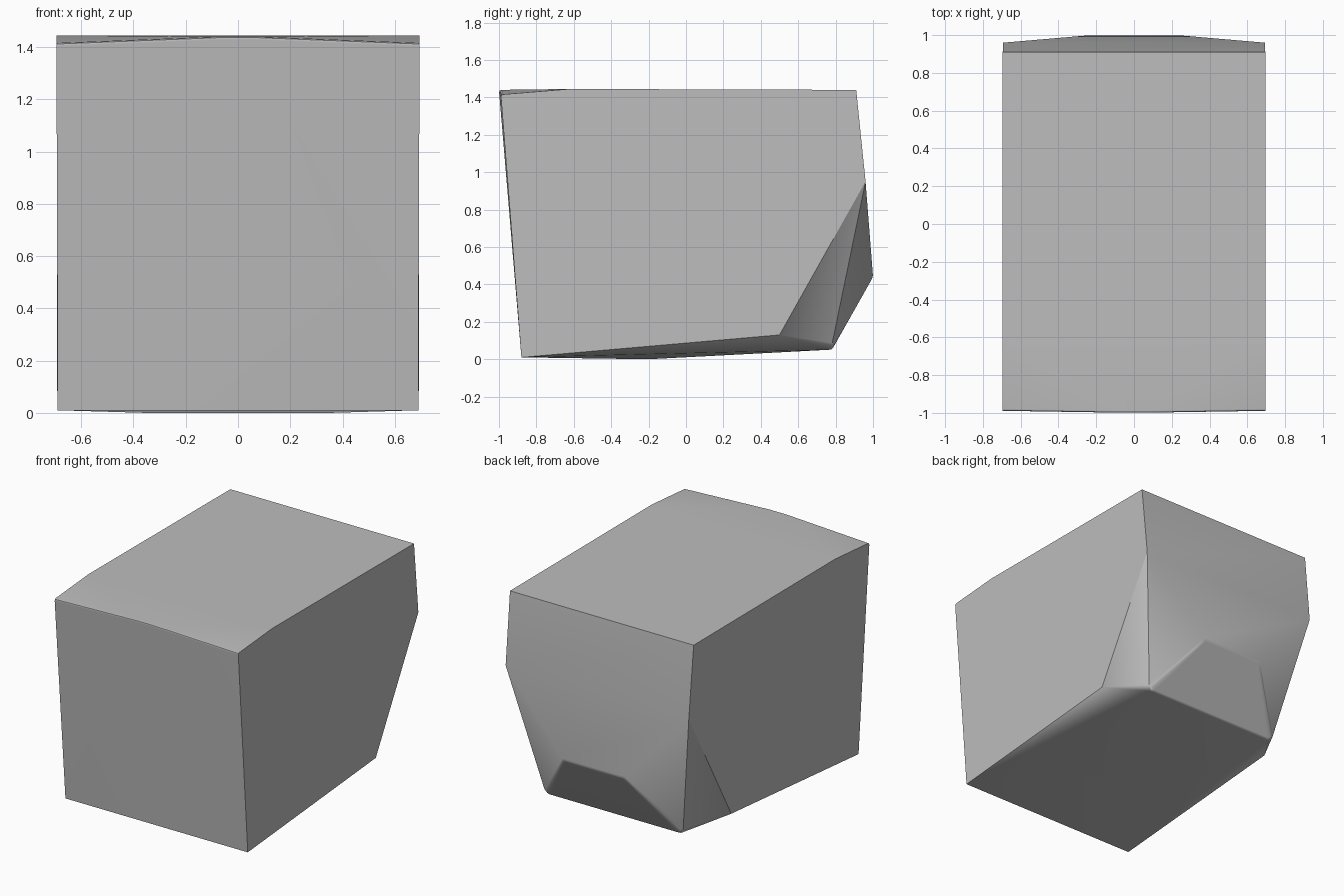
import bpy, bmesh, math

default = bpy.data.objects.get("Cube")
if default:
    bpy.data.objects.remove(default, do_unlink=True)

# Single stone grey
grey = bpy.data.materials.new("stone_grey")
grey.use_nodes = True
colour = (0.51, 0.51, 0.51, 1)
grey.diffuse_color = colour
grey.node_tree.nodes["Principled BSDF"].inputs["Base Color"].default_value = colour

# Corners of one half; each is mirrored across x
half = [
    (0.69, -0.88, 0.01),    # front foot
    (0.35, -0.20, 0.0),     # underside
    (0.693, 0.50, 0.13),    # side of rear cut
    (0.50, 0.78, 0.05),     # rear foot
    (0.52, 0.79, 0.08),
    (0.23, 1.0, 0.44),      # rear bulge
    (0.693, 0.96, 0.95),    # top of rear cut
    (0.695, 0.91, 1.44),    # rear top
    (0.695, -0.62, 1.445),  # roof bend
    (0.695, -0.99, 1.415),  # front top
    (0.06, -1.0, 1.44),     # middle of front lip
]

# Block body as the hull of the mirrored corners
bm = bmesh.new()
for x, y, z in half:
    for side in (-1, 1):
        bm.verts.new((side * x, y, z))
hull = bmesh.ops.convex_hull(bm, input=bm.verts[:])
loose = [v for v in bm.verts if not v.link_faces]
bmesh.ops.delete(bm, geom=loose, context='VERTS')
bmesh.ops.dissolve_limit(bm, angle_limit=0.012, verts=bm.verts[:], edges=bm.edges[:])

# Soften the chipped rear edges and the front lip
def is_soft(edge):
    rear = all(v.co.y > 0.7 and v.co.z < 0.6 for v in edge.verts)
    lip = all(v.co.y < -0.95 and v.co.z > 1.3 for v in edge.verts)
    return rear or lip

bmesh.ops.bevel(bm, geom=[e for e in bm.edges if is_soft(e)], offset=0.012,
                segments=2, profile=0.5, affect='EDGES', clamp_overlap=True)
bmesh.ops.recalc_face_normals(bm, faces=bm.faces[:])

mesh = bpy.data.meshes.new("stone_block")
bm.to_mesh(mesh)
bm.free()
mesh.materials.append(grey)
block = bpy.data.objects.new("stone_block", mesh)
bpy.context.collection.objects.link(block)

# Smooth shading with firm outer edges
for o in bpy.context.selected_objects:
    o.select_set(False)
block.select_set(True)
bpy.context.view_layer.objects.active = block
bpy.ops.object.shade_smooth_by_angle(angle=math.radians(30))
weighted = block.modifiers.new("weighted_normals", 'WEIGHTED_NORMAL')
weighted.keep_sharp = True
